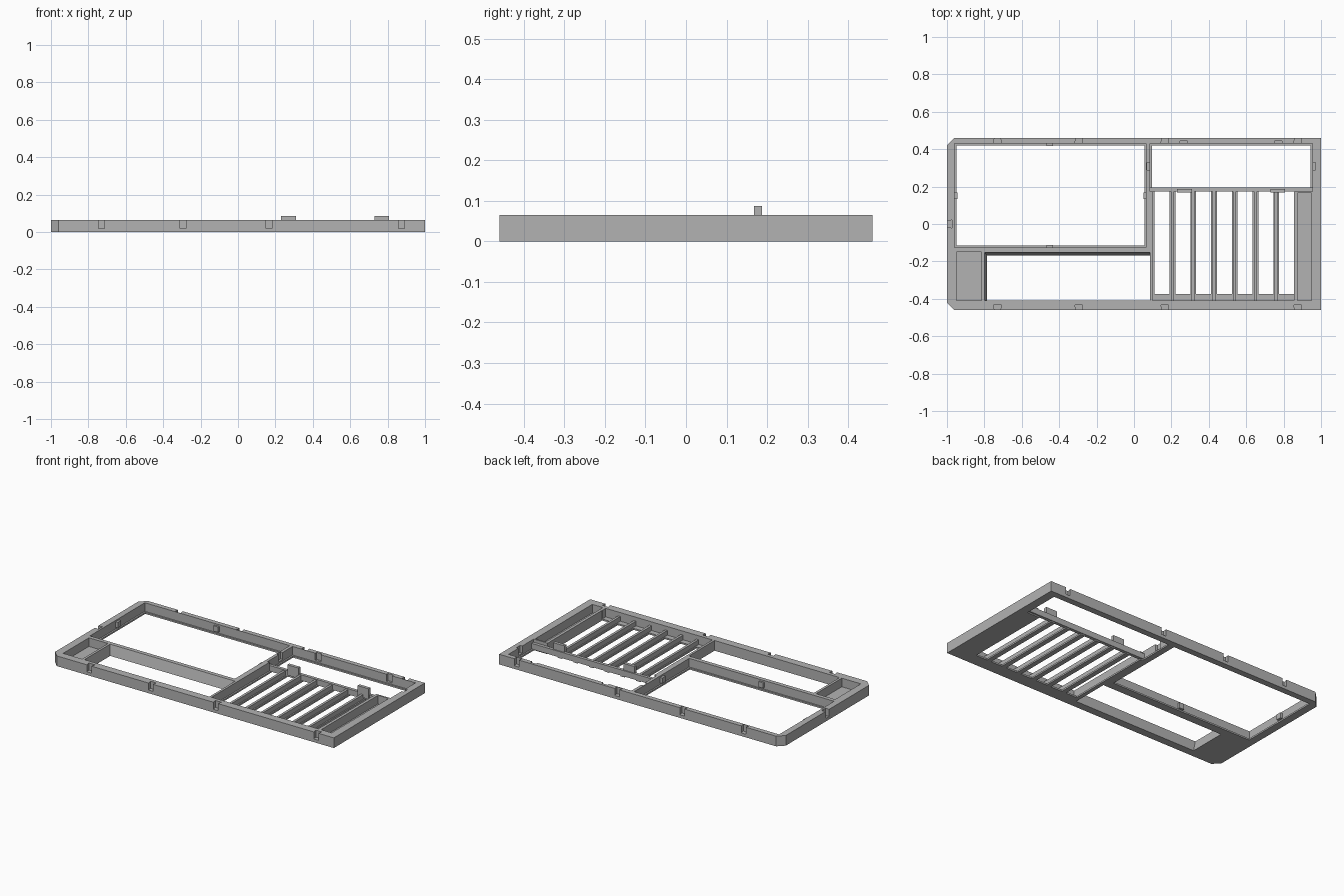
import bpy
import bmesh
from mathutils import Matrix, Vector

if "Cube" in bpy.data.objects:
    bpy.data.objects.remove(bpy.data.objects["Cube"], do_unlink=True)

grey = bpy.data.materials.new("plain grey")
grey.use_nodes = True
colour = (0.45, 0.45, 0.45, 1)
grey.diffuse_color = colour
grey.node_tree.nodes["Principled BSDF"].inputs["Base Color"].default_value = colour

TOP = 0.065
FLOOR = 0.01
ABOVE = TOP + 0.02


def add_object(name, bm):
    bmesh.ops.recalc_face_normals(bm, faces=bm.faces)
    mesh = bpy.data.meshes.new(name)
    bm.to_mesh(mesh)
    bm.free()
    mesh.materials.append(grey)
    obj = bpy.data.objects.new(name, mesh)
    bpy.context.scene.collection.objects.link(obj)
    return obj


def prism(name, outline, z0, z1):
    bm = bmesh.new()
    face = bm.faces.new([bm.verts.new((x, y, z0)) for x, y in outline])
    made = bmesh.ops.extrude_face_region(bm, geom=[face])["geom"]
    up = [v for v in made if isinstance(v, bmesh.types.BMVert)]
    bmesh.ops.translate(bm, verts=up, vec=(0, 0, z1 - z0))
    return add_object(name, bm)


def box(name, x0, x1, y0, y1, z0, z1):
    return prism(name, [(x0, y0), (x1, y0), (x1, y1), (x0, y1)], z0, z1)


def cut(cutter):
    mod = frame.modifiers.new("cut", "BOOLEAN")
    mod.operation = "DIFFERENCE"
    mod.solver = "EXACT"
    mod.object = cutter
    bpy.context.view_layer.objects.active = frame
    bpy.ops.object.modifier_apply(modifier=mod.name)
    bpy.data.objects.remove(cutter, do_unlink=True)


def pocket(x0, x1, y0, y1, z0=FLOOR):
    cut(box("pocket_cutter", x0, x1, y0, y1, z0, ABOVE))


def opening(x0, x1, y0, y1):
    pocket(x0, x1, y0, y1, -0.02)


def dovetail(x, y, angle):
    # Groove that widens inward from the outer edge
    shape = [(-0.014, -0.01), (0.014, -0.01), (0.021, 0.027), (-0.021, 0.027)]
    turn = Matrix.Rotation(angle, 2)
    pts = [turn @ Vector(p) + Vector((x, y)) for p in shape]
    cut(prism("groove_cutter", pts, 0.02, ABOVE))


# Outer body with the two left corners clipped
c = 0.04
frame = prism("tray_frame", [(-1, -0.46 + c), (-1 + c, -0.46), (1, -0.46),
                             (1, 0.46), (-1 + c, 0.46), (-1, 0.46 - c)], 0, TOP)

# Large window and back right window, each with a thin bottom lip
for x0, x1, y0, y1 in [(-0.96, 0.065, -0.125, 0.43), (0.085, 0.955, 0.175, 0.43)]:
    pocket(x0, x1, y0, y1)
    opening(x0 + 0.01, x1 - 0.01, y0 + 0.01, y1 - 0.01)

# Closed pockets
pocket(-0.95, -0.815, -0.41, -0.15)
pocket(0.875, 0.95, -0.41, 0.165)

# Front slot with sloping back and left sides
slot = box("slot_cutter", -0.785, 0.085, -0.41, -0.17, -0.005, TOP + 0.005)
for v in slot.data.vertices:
    if v.co.z > TOP:
        if v.co.x < 0:
            v.co.x = -0.80
        if v.co.y > -0.3:
            v.co.y = -0.15
cut(slot)

# Vent bay with a row of long openings
pocket(0.10, 0.855, -0.41, 0.18)
PITCH = 0.111
for i in range(7):
    x = 0.11 + i * PITCH
    opening(x, x + 0.08, -0.375, 0.19)

# Outer grooves on front, back and left
for x in (-0.73, -0.295, 0.165, 0.875):
    dovetail(x, -0.46, 0)
    dovetail(x, 0.46, 3.14159)
dovetail(-1, 0, -1.5708)

# Notches inside the back right window
for x in (0.265, 0.77):
    pocket(x - 0.02, x + 0.02, 0.42, 0.444, 0.02)
for x in (0.08, 0.96):
    pocket(x - 0.01, x + 0.01, 0.29, 0.33, 0.02)

# Upright fins between the vents
for i in range(6):
    x = 0.205 + i * PITCH
    box("vent_strip", x - 0.015, x + 0.015, -0.38, 0.19, 0, FLOOR)
    box("vent_fin", x - 0.008, x + 0.008, -0.412, 0.18, 0.005, 0.04)

# Cross bar with two raised tabs
box("cross_bar", 0.08, 0.96, 0.175, 0.195, 0.008, 0.045)
for x in (0.27, 0.768):
    box("bar_tab", x - 0.039, x + 0.039, 0.168, 0.188, 0.02, 0.087)

# Small clips around the large window
for y in (-0.12, 0.425):
    box("window_clip", -0.467, -0.433, y - 0.007, y + 0.007, 0.02, 0.055)
for x in (-0.953, 0.058):
    box("window_clip", x - 0.008, x + 0.008, 0.135, 0.168, 0.02, 0.055)
